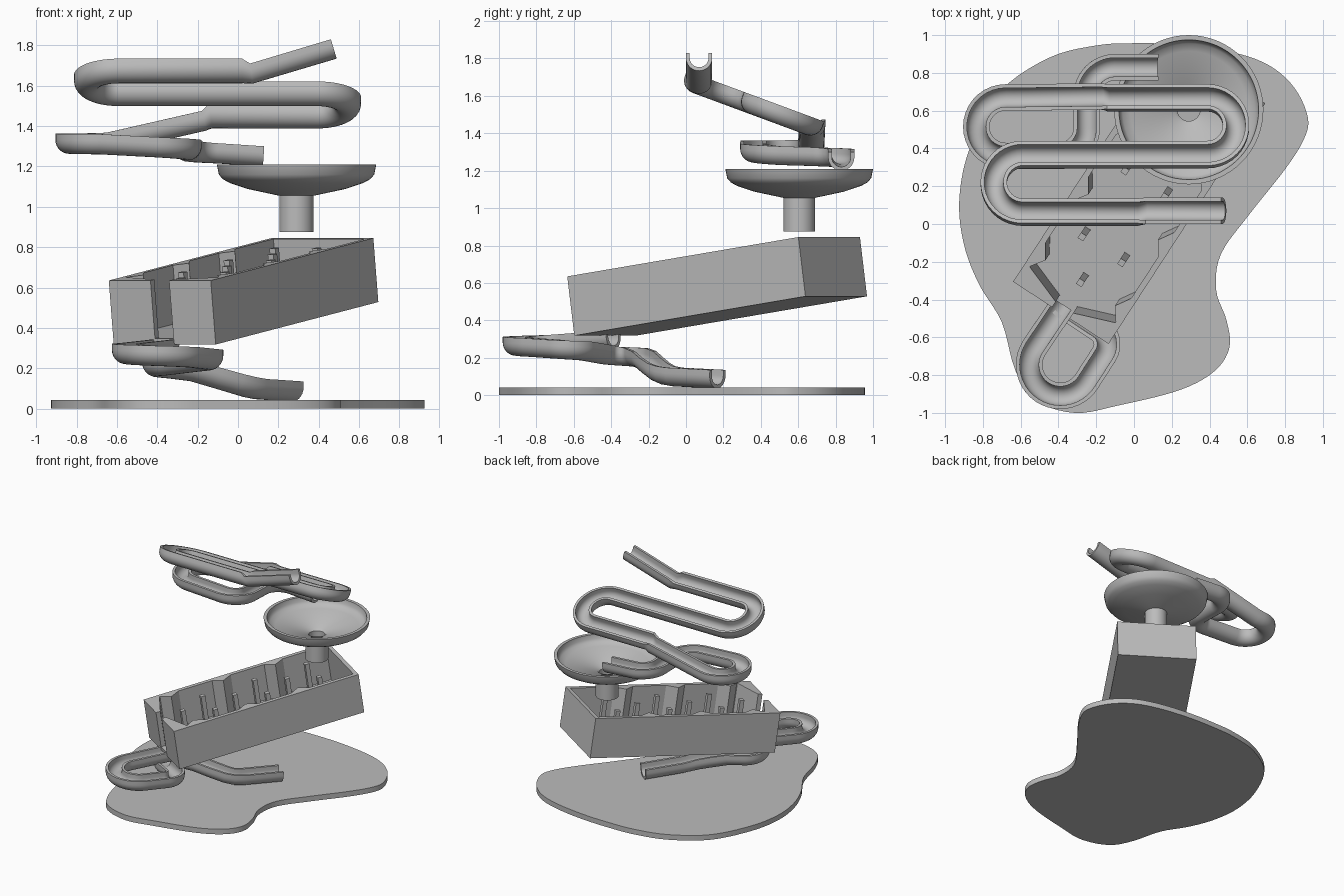
import bpy, bmesh, math
from mathutils import Vector, Matrix

if "Cube" in bpy.data.objects:
    bpy.data.objects.remove(bpy.data.objects["Cube"])

grey = bpy.data.materials.new("plain_grey")
grey.diffuse_color = (0.5, 0.5, 0.5, 1)
grey.use_nodes = True
grey.node_tree.nodes["Principled BSDF"].inputs["Base Color"].default_value = grey.diffuse_color


def finish(name, bm, smooth=True):
    bmesh.ops.recalc_face_normals(bm, faces=bm.faces)
    me = bpy.data.meshes.new(name)
    bm.to_mesh(me)
    bm.free()
    me.materials.append(grey)
    if smooth:
        me.shade_smooth()
        me.set_sharp_from_angle(angle=math.radians(35))
    ob = bpy.data.objects.new(name, me)
    bpy.context.collection.objects.link(ob)
    return ob


def prism(bm, outline, z0, z1, mat=Matrix()):
    rings = [[bm.verts.new(mat @ Vector((x, y, z))) for x, y in outline] for z in (z0, z1)]
    n = len(outline)
    for i in range(n):
        j = (i + 1) % n
        bm.faces.new((rings[0][i], rings[0][j], rings[1][j], rings[1][i]))
    bm.faces.new(rings[0][::-1])
    bm.faces.new(rings[1])


def closed_spline(pts, steps=5):
    out, n = [], len(pts)
    for i in range(n):
        a, b, c, d = (Vector(pts[(i + k) % n]) for k in (-1, 0, 1, 2))
        for s in range(steps):
            t = s / steps
            out.append(0.5 * (2 * b + (c - a) * t + (2 * a - 5 * b + 4 * c - d) * t * t
                              + (3 * b - a - 3 * c + d) * t ** 3))
    return out


def arc(cx, cy, r, a0, a1, z0, z1, n=14):
    pts = []
    for i in range(n + 1):
        t = i / n
        a = math.radians(a0 + (a1 - a0) * t)
        pts.append((cx + r * math.cos(a), cy + r * math.sin(a), z0 + (z1 - z0) * t))
    return pts


# U-shaped gutter section: (sideways, up), rim at 0
R, RI, SIDE = 0.07, 0.05, 0.03
ANG = [math.pi + math.pi * i / 14 for i in range(15)]
SECTION = ([(-R, 0)] + [(R * math.cos(a), -SIDE + R * math.sin(a)) for a in ANG] + [(R, 0), (RI, 0)]
           + [(RI * math.cos(a), -SIDE + RI * math.sin(a)) for a in reversed(ANG)] + [(-RI, 0)])


def gutter(name, path, ups=None):
    bm = bmesh.new()
    pts = [Vector(p) for p in path]
    n = len(SECTION)
    rings = []
    for i, p in enumerate(pts):
        d0 = (p - pts[max(i - 1, 0)]).normalized()
        d1 = (pts[min(i + 1, len(pts) - 1)] - p).normalized()
        t = (d0 + d1).normalized()
        side = t.cross(ups[i] if ups else Vector((0, 0, 1))).normalized()
        up = side.cross(t)
        rings.append([bm.verts.new(p + side * s + up * h) for s, h in SECTION])
    for a, b in zip(rings, rings[1:]):
        for i in range(n):
            j = (i + 1) % n
            bm.faces.new((a[i], a[j], b[j], b[i]))
    bm.faces.new(rings[0])
    bm.faces.new(rings[-1][::-1])
    return finish(name, bm)


# Base plate
blob = [(0, .957), (-.2, .945), (-.45, .88), (-.71, .70), (-.87, .40), (-.925, .13), (-.90, -.11),
        (-.82, -.32), (-.70, -.52), (-.63, -.77), (-.53, -.93), (-.315, -1.0), (-.08, -.96),
        (.24, -.88), (.425, -.78), (.505, -.655), (.49, -.51), (.435, -.35), (.46, -.16), (.61, .05),
        (.80, .29), (.90, .45), (.92, .565), (.85, .72), (.715, .84), (.52, .91), (.25, .95)]
bm = bmesh.new()
prism(bm, closed_spline(blob), 0, 0.042)
finish("base_plate", bm)

# Funnel bowl with spout: revolved profile (radius, height)
prof = [(.06, .875), (.085, .875), (.085, 1.055), (.24, 1.088), (.33, 1.118), (.365, 1.137), (.385, 1.16),
        (.395, 1.21), (.37, 1.21), (.365, 1.175), (.35, 1.155), (.31, 1.138), (.075, 1.085), (.06, 1.07)]
bm = bmesh.new()
SEG = 64
cols = [[bm.verts.new((.29 + r * math.cos(2 * math.pi * k / SEG), .605 + r * math.sin(2 * math.pi * k / SEG), z))
         for r, z in prof] for k in range(SEG)]
for k in range(SEG):
    a, b = cols[k], cols[(k + 1) % SEG]
    for i in range(len(prof)):
        j = (i + 1) % len(prof)
        bm.faces.new((a[i], a[j], b[j], b[i]))
finish("funnel", bm)

# Tilted peg box frame: local x uphill, y across, z normal to the floor
LEN, HALF, HGT = 1.49, .3015, .32
u = Vector((.805, 1.235, .21)).normalized()
v = Vector((-1.235, .805, 0)).normalized()
w = u.cross(v)
origin = Vector((-.135, -.635, .635)) + v * HALF - w * HGT
box = Matrix((u, v, w)).transposed().to_4x4()
box.translation = origin

bm = bmesh.new()
prism(bm, [(0, -HALF), (LEN, -HALF), (LEN, HALF), (0, HALF)], 0, .03, box)
finish("box_floor", bm, False)

# Walls with exit slot, slanted guides and side deflectors, mirrored across the middle
inner = [(0, .055), (.035, .055), (.115, .27)]
for t in (.19, .61, 1.03):
    inner += [(t - .07, .27), (t, .22), (t + .08, .27)]
inner.append((LEN - .03, .27))
half = inner + [(x, -y) for x, y in reversed(inner)]
bm = bmesh.new()
prism(bm, half + [(0, -HALF), (LEN, -HALF), (LEN, HALF), (0, HALF)], .03, HGT, box)
finish("box_walls", bm, False)

# Pegs in alternating rows
bm = bmesh.new()
for row in range(6):
    for s in ((0,), (-.125, .125))[row % 2]:
        x, q = .19 + .21 * row, .017
        prism(bm, [(x - q, s - q), (x + q, s - q), (x + q, s + q), (x - q, s + q)], .03, .305, box)
finish("pegs", bm, False)

# Upper serpentine: level ramp, then two turns lying in a sloped plane, then a flat lower run
def slope_z(y):
    return 1.71 - .37 * (y - .07)


ramp = [(.46, .07, 1.83), (.06, .07, 1.71)]
coil = [(.02, .07, 0)] + arc(-.59, .2225, .1525, 270, 90, 0, 0, 20) + arc(.39, .525, .15, -90, 90, 0, 0, 20)
coil.append((-.14, .675, 0))
coil = [(x, y, slope_z(y)) for x, y, z in coil]
lower = ([(-.18, .675, 1.475), (-.64, .67, 1.37)] + arc(-.68, .515, .155, 90, 270, 1.365, 1.36, 18)
         + arc(-.40, .51, .15, -90, 0, 1.345, 1.33) + arc(-.10, .68, .15, 180, 90, 1.325, 1.315)
         + [(.13, .83, 1.3)])
flat, tilted = Vector((0, 0, 1)), Vector((0, .347, .938))
gutter("upper_track", ramp + coil + lower,
       [flat] * len(ramp) + [tilted] * len(coil) + [flat] * len(lower))

# Exit track: loop in front of the box, then back below it
exit_path = ([(-.35, -.39, .345)] + arc(-.39, -.745, .165, 147, 327, .325, .305, 22)
             + arc(-.243, -.637, .1, -33, 57, .295, .285) + arc(-.305, -.356, .1, 237, 110, .265, .25)
             + [(-.22, -.225, .235), (-.10, -.185, .2), (.0, -.145, .17), (.05, -.11, .155),
                (.09, -.065, .147), (.27, .17, .135)])
gutter("exit_track", exit_path)
